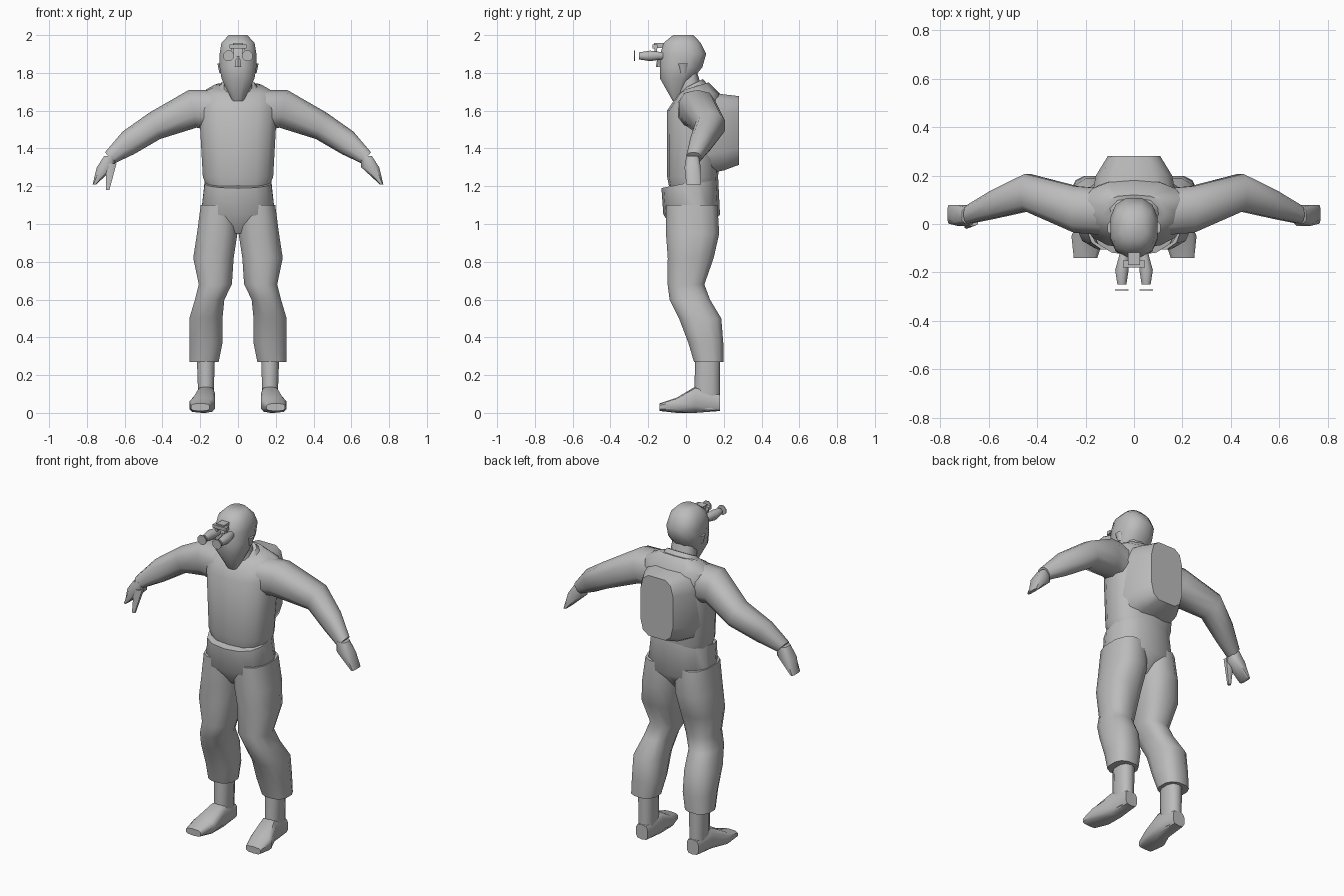
import bpy, bmesh, math
from mathutils import Vector

cube = bpy.data.objects.get("Cube")
if cube:
    bpy.data.objects.remove(cube, do_unlink=True)

GREY = (0.5, 0.5, 0.5, 1)
material = bpy.data.materials.new("plain_grey")
material.use_nodes = True
material.diffuse_color = GREY
shader = material.node_tree.nodes["Principled BSDF"]
shader.inputs["Base Color"].default_value = GREY
shader.inputs["Roughness"].default_value = 0.8


def level(height, half, front, back, lean=0, middle=0):
    """Horizontal section; lean raises its back edge."""
    depth = (back - front) / 2
    centre = Vector((middle, (front + back) / 2, height))
    return centre, Vector((half, 0, 0)), Vector((0, depth, depth * lean))


def upright(y, half, bottom, top, middle=0):
    """Section standing across the depth of the body."""
    centre = Vector((middle, y, (bottom + top) / 2))
    return centre, Vector((half, 0, 0)), Vector((0, 0, (top - bottom) / 2))


def across(x, y, z, depth, tall, lean=0):
    """Section across an arm; lean carries its top edge outward."""
    return Vector((x, y, z)), Vector((0, depth, 0)), Vector((tall * lean, 0, tall))


def loft(name, sections, sides=10, roundness=0.8, side=1):
    """Skin the sections and close both ends; a negative side mirrors in x."""
    bm = bmesh.new()
    loops = []
    for centre, wide, deep in sections:
        loop = []
        for i in range(sides):
            turn = math.tau * (i + 0.5) / sides
            c, s = math.cos(turn), math.sin(turn)
            c = math.copysign(abs(c) ** roundness, c)
            s = math.copysign(abs(s) ** roundness, s)
            point = centre + wide * c + deep * s
            point.x *= side
            loop.append(bm.verts.new(point))
        loops.append(loop)
    for lower, upper in zip(loops, loops[1:]):
        for i in range(sides):
            j = (i + 1) % sides
            bm.faces.new((lower[i], lower[j], upper[j], upper[i]))
    bm.faces.new(loops[0])
    bm.faces.new(loops[-1])
    bmesh.ops.recalc_face_normals(bm, faces=bm.faces)
    mesh = bpy.data.meshes.new(name)
    bm.to_mesh(mesh)
    bm.free()
    mesh.materials.append(material)
    part = bpy.data.objects.new(name, mesh)
    bpy.context.collection.objects.link(part)
    bpy.ops.object.select_all(action="DESELECT")
    part.select_set(True)
    bpy.context.view_layer.objects.active = part
    bpy.ops.object.shade_smooth_by_angle(angle=math.radians(50))


# Jacket, with a flat pack under its back
loft("jacket", [
    level(height=1.2, half=.17, front=-.09, back=.16),
    level(height=1.25, half=.19, front=-.1, back=.17),
    level(height=1.6, half=.21, front=-.1, back=.19),
    level(height=1.69, half=.21, front=-.04, back=.18),
    level(height=1.73, half=.13, front=-.01, back=.12, lean=.3),
], sides=14)
loft("back_pack", [
    upright(y=.1, half=.18, bottom=1.26, top=1.7),
    upright(y=.2, half=.16, bottom=1.28, top=1.69),
    upright(y=.28, half=.11, bottom=1.31, top=1.68),
], sides=12, roundness=.5)

# Head narrowing to a pointed beard, with neck, collar and nose
loft("head", [
    level(height=2, half=.05, front=-.07, back=.04),
    level(height=1.96, half=.09, front=-.12, back=.08),
    level(height=1.9, half=.1, front=-.14, back=.11),
    level(height=1.83, half=.1, front=-.14, back=.09),
    level(height=1.77, half=.09, front=-.14, back=.04),
    level(height=1.65, half=.03, front=-.07, back=-.03),
], sides=12)
loft("neck", [
    level(height=1.7, half=.08, front=-.04, back=.09),
    level(height=1.8, half=.07, front=-.03, back=.06),
])
loft("collar", [
    level(height=1.69, half=.13, front=-.04, back=.14, lean=.2),
    level(height=1.74, half=.09, front=-.02, back=.09, lean=.5),
])
loft("nose", [
    level(height=1.83, half=.02, front=-.16, back=-.12),
    level(height=1.89, half=.01, front=-.15, back=-.12),
], sides=6)

# Trouser seat, with the waist cut lower at the front
loft("trouser_seat", [
    level(height=1.22, half=.18, front=-.13, back=.17, lean=.2),
    level(height=1.05, half=.2, front=-.12, back=.18),
    level(height=.95, half=.1, front=-.05, back=.1),
], sides=14)

for side, label in ((1, "left_"), (-1, "right_")):
    # Sleeve, swept back at the elbow, and flat hand
    loft(label + "sleeve", [
        across(x=.12, y=.05, z=1.6, depth=.1, tall=.11),
        across(x=.24, y=.06, z=1.61, depth=.1, tall=.1, lean=.2),
        across(x=.44, y=.13, z=1.52, depth=.08, tall=.07, lean=.4),
        across(x=.58, y=.08, z=1.43, depth=.06, tall=.06, lean=.5),
        across(x=.68, y=.04, z=1.35, depth=.04, tall=.03, lean=.8),
    ], side=side)
    loft(label + "hand", [
        level(height=1.36, half=.03, front=0, back=.07, middle=.68),
        level(height=1.3, half=.05, front=-.01, back=.08, middle=.7),
        level(height=1.21, half=.01, front=0, back=.08, middle=.76),
    ], sides=8, roundness=.6, side=side)

    # Baggy trouser leg, bent at the knee
    loft(label + "trouser_leg", [
        level(height=1.1, half=.1, front=-.11, back=.17, middle=.1),
        level(height=.95, half=.11, front=-.11, back=.18, middle=.11),
        level(height=.82, half=.11, front=-.1, back=.15, middle=.13),
        level(height=.68, half=.09, front=-.1, back=.1, middle=.12),
        level(height=.6, half=.08, front=-.09, back=.13, middle=.15),
        level(height=.5, half=.09, front=-.04, back=.19, middle=.17),
        level(height=.37, half=.09, front=.01, back=.2, middle=.17),
        level(height=.27, half=.08, front=.04, back=.2, middle=.18),
    ], sides=12, side=side)

    # Boot with its toe turned out
    loft(label + "boot_shaft", [
        level(height=.3, half=.05, front=.05, back=.18, middle=.17),
        level(height=.02, half=.04, front=.04, back=.18, middle=.17),
    ], side=side)
    loft(label + "boot_foot", [
        upright(y=.18, half=.04, bottom=.01, top=.1, middle=.17),
        upright(y=.05, half=.05, bottom=0, top=.14, middle=.17),
        upright(y=-.05, half=.07, bottom=0, top=.08, middle=.19),
        upright(y=-.14, half=.05, bottom=.01, top=.05, middle=.2),
    ], roundness=.6, side=side)

    # Ear, goggle tube, thin lens disc and hanger
    loft(label + "ear", [
        level(height=1.8, half=.01, front=-.03, back=0, middle=.09),
        level(height=1.85, half=.01, front=-.04, back=.01, middle=.1),
    ], sides=6, side=side)
    loft(label + "goggle_tube", [
        upright(y=-.12, half=.02, bottom=1.87, top=1.91, middle=.04),
        upright(y=-.19, half=.03, bottom=1.86, top=1.92, middle=.05),
        upright(y=-.25, half=.02, bottom=1.87, top=1.91, middle=.05),
    ], sides=8, roundness=1, side=side)
    loft(label + "goggle_lens", [
        upright(y=y, half=.03, bottom=1.86, top=1.92, middle=.05)
        for y in (-.27, -.275)
    ], sides=8, roundness=1, side=side)
    loft(label + "goggle_hanger", [
        level(height=z, half=.01, front=-.17, back=-.15, middle=.03)
        for z in (1.9, 1.95)
    ], sides=4, side=side)

# Bracket holding the goggles to the forehead
loft("goggle_bridge", [
    level(height=z, half=.05, front=-.18, back=-.15) for z in (1.93, 1.95)
], sides=4, roundness=.3)
loft("goggle_bracket", [
    upright(y=y, half=.03, bottom=1.93, top=1.96) for y in (-.17, -.1)
], sides=4, roundness=.5)

# Thumb held apart on the right hand
loft("right_thumb", [
    level(height=1.32, half=.03, front=-.01, back=.03, middle=.67),
    level(height=1.18, half=.01, front=-.02, back=0, middle=.69),
], sides=6, side=-1)
